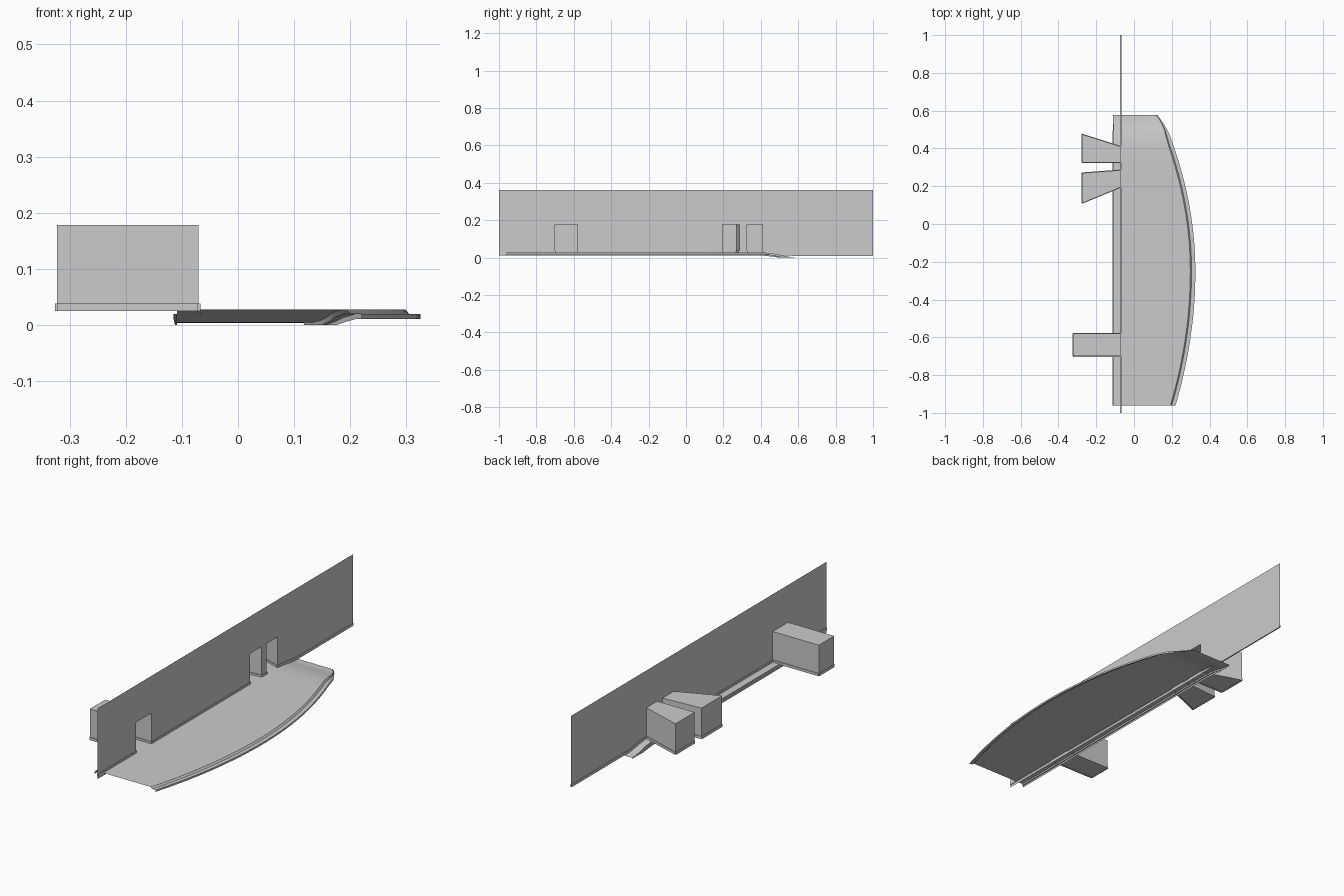
import bpy, math

if "Cube" in bpy.data.objects:
    bpy.data.objects.remove(bpy.data.objects["Cube"])

WX = -0.07                    # wall plane
Z0, Z1 = 0.028, 0.178         # recess floor and ceiling
WALL_LOW, WALL_TOP = 0.012, 0.363

# mouth y0, mouth y1, back y0, back y1, back x
RECESSES = [("waiting_recess", -0.70, -0.58, -0.70, -0.58, -0.323),
            ("flared_recess_a", 0.195, 0.285, 0.11, 0.27, -0.275),
            ("flared_recess_b", 0.325, 0.41, 0.325, 0.475, -0.275)]


def make(name, verts, faces, smooth=False):
    me = bpy.data.meshes.new(name)
    me.from_pydata(verts, [], faces)
    me.update()
    ob = bpy.data.objects.new(name, me)
    bpy.context.collection.objects.link(ob)
    if smooth:
        bpy.ops.object.select_all(action='DESELECT')
        ob.select_set(True)
        bpy.context.view_layer.objects.active = ob
        bpy.ops.object.shade_smooth_by_angle(angle=math.radians(25))
    return ob


def ramp(y):
    """Fraction of the descent towards the far end of the platform."""
    t = min(max((y - 0.42) / 0.15, 0), 1)
    return t * t * (3 - 2 * t)


# Wall sheet with openings
ys = sorted([-1, 1] + [v for r in RECESSES for v in r[1:3]])
zs = [WALL_LOW, Z0, Z1, WALL_TOP]
verts = [(WX, y, z) for y in ys for z in zs]
faces = []
for i in range(len(ys) - 1):
    for k in range(3):
        if k == 1 and i % 2 == 1:
            continue
        a = i * 4 + k
        faces.append((a, a + 4, a + 5, a + 1))
make("platform_wall", verts, faces)

# Recesses behind the openings: open at the wall
for name, a, b, c, d, x in RECESSES:
    v = [(px, py, pz) for pz in (Z0, Z1) for px, py in ((WX, a), (x, c), (x, d), (WX, b))]
    make(name, v, [(0, 1, 5, 4), (1, 2, 6, 5), (2, 3, 7, 6), (0, 3, 2, 1), (4, 5, 6, 7)])

# Platform deck: open shell swept along y, curved outer edge with stepped lip
stations = []
N = 24
for i in range(N + 1):
    y = -0.96 + 1.43 * i / N
    d = (y + 0.25) / 0.71
    stations.append((y, 0.325 - (0.105 if d < 0 else 0.132) * d * d))
stations += [(0.50, 0.175), (0.53, 0.157), (0.555, 0.14), (0.578, 0.122)]
verts, faces = [], []
for y, xo in stations:
    f = ramp(y)
    lip = 1 - 0.8 * f
    section = [(-0.115 + 0.005 * f, 0.011), (-0.115 + 0.005 * f, 0.02),
               (-0.109, 0.02), (-0.109, 0.028),
               (xo - 0.027 * lip, 0.028), (xo - 0.02 * lip, 0.02),
               (xo, 0.02), (xo, 0.011)]
    verts += [(x, y, max(z - 0.024 * f, 0)) for x, z in section]
for i in range(len(stations) - 1):
    for k in range(7):
        a = i * 8 + k
        faces.append((a, a + 1, a + 9, a + 8)[::-1])
make("platform_deck", verts, faces, smooth=True)


# Skirting: thin strips along the wall and round the recesses
def skirting(name, path, half=0.003):
    v, f = [], []
    for (ax, ay), (bx, by) in zip(path, path[1:]):
        L = math.hypot(bx - ax, by - ay)
        nx, ny = -(by - ay) / L * half, (bx - ax) / L * half
        n = len(v)
        for px, py in ((ax, ay), (bx, by)):
            drop = 0.015 * ramp(py) if px == WX else 0
            for s, z in ((-1, 0.025), (1, 0.025), (1, 0.038), (-1, 0.038)):
                v.append((px + s * nx, py + s * ny, z - drop))
        f += [(n + k, n + (k + 1) % 4, n + 4 + (k + 1) % 4, n + 4 + k)[::-1] for k in range(4)]
        f += [(n, n + 1, n + 2, n + 3), (n + 7, n + 6, n + 5, n + 4)]
    make(name, v, f)


path = [(WX, -1)]
for name, a, b, c, d, x in RECESSES:
    path += [(WX, a), (x, c), (x, d), (WX, b)]
path += [(WX, y) for y in (0.42, 0.46, 0.5, 0.54, 0.57, 1)]
skirting("wall_skirting", path)
